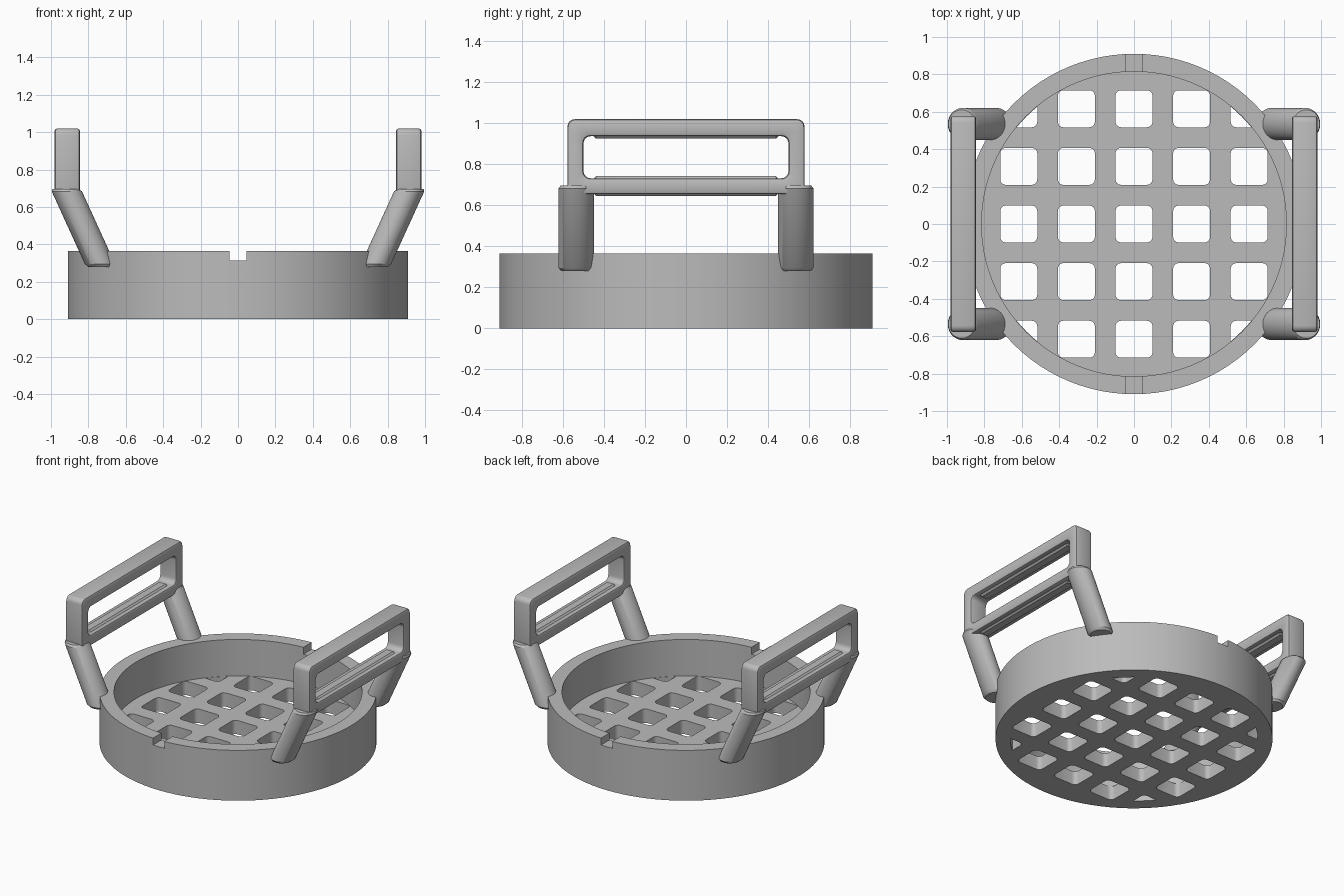
import bpy, bmesh, math

if "Cube" in bpy.data.objects:
    bpy.data.objects.remove(bpy.data.objects["Cube"])

grey = bpy.data.materials.new("plain grey")
grey.diffuse_color = (0.5, 0.5, 0.5, 1)
grey.use_nodes = True
grey.node_tree.nodes["Principled BSDF"].inputs["Base Color"].default_value = grey.diffuse_color


def make(name, bm, smooth=True):
    bmesh.ops.recalc_face_normals(bm, faces=bm.faces[:])
    me = bpy.data.meshes.new(name)
    bm.to_mesh(me)
    bm.free()
    ob = bpy.data.objects.new(name, me)
    bpy.context.collection.objects.link(ob)
    me.materials.append(grey)
    if smooth:
        shade(ob)
    return ob


def activate(ob):
    bpy.ops.object.select_all(action='DESELECT')
    ob.select_set(True)
    bpy.context.view_layer.objects.active = ob


def shade(ob):
    activate(ob)
    bpy.ops.object.shade_smooth_by_angle(angle=math.radians(30))


def boolean(ob, cutter, operation):
    activate(ob)
    m = ob.modifiers.new("cut", 'BOOLEAN')
    m.object, m.operation, m.solver = cutter, operation, 'EXACT'
    bpy.ops.object.modifier_apply(modifier=m.name)
    bpy.data.objects.remove(cutter)


def rounded_rect(x0, x1, y0, y1, r, steps=4):
    """Corner-rounded rectangle as a list of 2D points."""
    pts = []
    corners = [(x1 - r, y1 - r), (x0 + r, y1 - r), (x0 + r, y0 + r), (x1 - r, y0 + r)]
    for k, (cx, cy) in enumerate(corners):
        for s in range(steps + 1):
            a = math.pi / 2 * (k + s / steps)
            pts.append((cx + r * math.cos(a), cy + r * math.sin(a)))
    return pts


def loft(bm, loops, capped=True):
    """Join loops of 3D points with quads; cap the ends or close the section."""
    rows = [[bm.verts.new(p) for p in loop] for loop in loops]
    n = len(rows[0])
    pairs = list(zip(rows, rows[1:])) + ([] if capped else [(rows[-1], rows[0])])
    for a, b in pairs:
        for i in range(n):
            j = (i + 1) % n
            bm.faces.new((a[i], a[j], b[j], b[i]))
    if capped:
        bm.faces.new(rows[0][::-1])
        bm.faces.new(rows[-1])


def circle(r, z, n=96):
    return [(r * math.cos(2 * math.pi * i / n), r * math.sin(2 * math.pi * i / n), z)
            for i in range(n)]


def box(bm, x0, x1, y0, y1, z0, z1):
    loft(bm, [[(x0, y0, z), (x1, y0, z), (x1, y1, z), (x0, y1, z)] for z in (z0, z1)])


# round basket with a floor
R, RI, H, FLOOR = 0.91, 0.815, 0.365, 0.10
bm = bmesh.new()
loft(bm, [circle(R, 0), circle(R, H), circle(RI, H), circle(RI, FLOOR)])
basket = make("basket", bm, False)

# grid of rounded square holes, trimmed to the inside of the wall
bm = bmesh.new()
for i in range(-2, 3):
    for j in range(-2, 3):
        cx, cy = 0.308 * i, 0.308 * j
        pts = rounded_rect(cx - 0.099, cx + 0.099, cy - 0.099, cy + 0.099, 0.03)
        loft(bm, [[(x, y, z) for x, y in pts] for z in (-0.1, 0.2)])
holes = make("hole_cutter", bm, False)
bm = bmesh.new()
loft(bm, [circle(RI - 0.002, -0.05), circle(RI - 0.002, 0.15)])
boolean(holes, make("hole_limit", bm, False), 'INTERSECT')
boolean(basket, holes, 'DIFFERENCE')

# front and back rim notches
bm = bmesh.new()
for s in (-1, 1):
    ys = sorted((s * 0.7, s * 1.0))
    box(bm, -0.045, 0.045, ys[0], ys[1], 0.315, 0.5)
boolean(basket, make("notch_cutter", bm, False), 'DIFFERENCE')
shade(basket)

for sx, side in ((-1, "left"), (1, "right")):
    # rectangular grip frame
    outer = rounded_rect(-0.578, 0.578, 0.655, 1.02, 0.035)
    inner = rounded_rect(-0.5, 0.5, 0.732, 0.937, 0.035)
    bm = bmesh.new()
    xa, xb = sx * 0.845, sx * 0.98
    loft(bm, [[(x, y, z) for y, z in loop] for loop, x in
              ((outer, xa), (outer, xb), (inner, xb), (inner, xa))], capped=False)
    grip = make(side + "_grip", bm, False)
    m = grip.modifiers.new("edge", 'BEVEL')
    m.width, m.segments, m.limit_method, m.angle_limit = 0.015, 2, 'ANGLE', math.radians(40)
    activate(grip)
    bpy.ops.object.modifier_apply(modifier=m.name)
    shade(grip)

    # slim ridges along the grip bars
    bm = bmesh.new()
    xs = sorted((sx * 0.875, sx * 0.95))
    box(bm, xs[0], xs[1], -0.45, 0.45, 0.645, 0.743)
    box(bm, xs[0], xs[1], -0.45, 0.45, 0.925, 0.97)
    bmesh.ops.bevel(bm, geom=bm.edges[:], offset=0.012, segments=1, affect='EDGES')
    make(side + "_grip_ridges", bm)

    # slanted legs from wall to grip
    for sy, end in ((-1, "front"), (1, "back")):
        bm = bmesh.new()
        loops = []
        for z, k in ((0.28, 0.86), (0.295, 1), (0.683, 1), (0.697, 0.88)):
            cx = 0.918 + (z - 0.69) * 0.456
            loops.append([(sx * (cx + 0.081 * k * x), sy * (0.535 + 0.086 * k * y), z)
                          for x, y, _ in circle(1, 0, 40)])
        loft(bm, loops)
        make(f"{side}_{end}_leg", bm)
